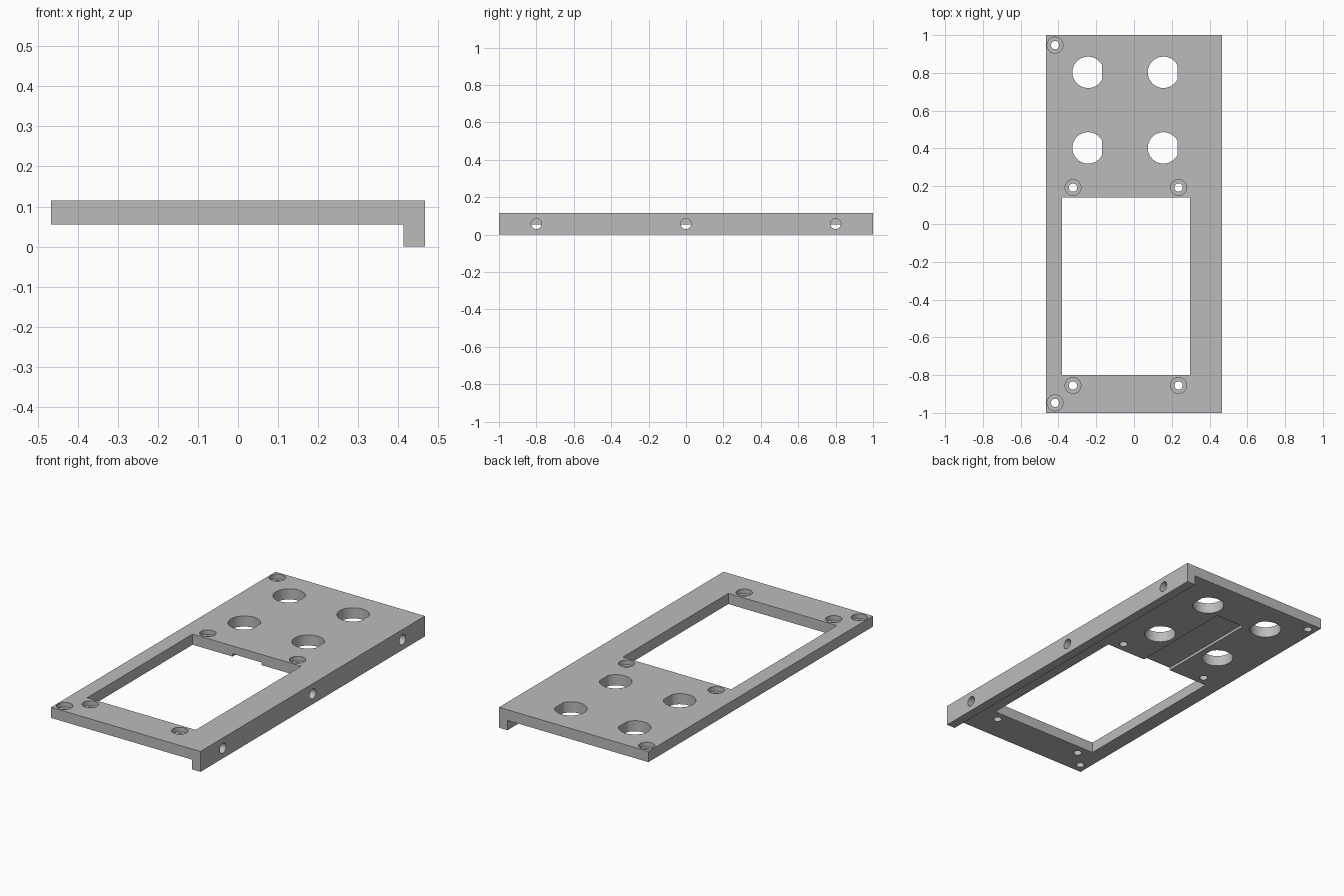
import bpy, bmesh, math
from mathutils import Matrix

if "Cube" in bpy.data.objects:
    bpy.data.objects.remove(bpy.data.objects["Cube"])


def prism(name, points, depth, matrix):
    """Extrude a 2D outline along local +z, then place it with a matrix."""
    bm = bmesh.new()
    face = bm.faces.new([bm.verts.new((x, y, 0)) for x, y in points])
    ext = bmesh.ops.extrude_face_region(bm, geom=[face])
    moved = [v for v in ext["geom"] if isinstance(v, bmesh.types.BMVert)]
    bmesh.ops.translate(bm, vec=(0, 0, depth), verts=moved)
    bmesh.ops.recalc_face_normals(bm, faces=bm.faces)
    bm.transform(matrix)
    mesh = bpy.data.meshes.new(name)
    bm.to_mesh(mesh)
    bm.free()
    obj = bpy.data.objects.new(name, mesh)
    bpy.context.collection.objects.link(obj)
    return obj


def circle(r, n=48, flat=None):
    """Circle outline, optionally cut by a flat on its +x side."""
    start = math.acos(flat / r) if flat else 0
    span = 2 * math.pi - 2 * start
    count = n + 1 if flat else n
    return [(r * math.cos(start + span * i / n), r * math.sin(start + span * i / n))
            for i in range(count)]


def rect(x0, x1, y0, y1):
    return [(x0, y0), (x1, y0), (x1, y1), (x0, y1)]


def at(x, y, z):
    return Matrix.Translation((x, y, z))


def cut(body, cutter):
    mod = body.modifiers.new("cut", 'BOOLEAN')
    mod.operation, mod.solver, mod.object = 'DIFFERENCE', 'EXACT', cutter
    bpy.context.view_layer.objects.active = body
    bpy.ops.object.modifier_apply(modifier=mod.name)
    bpy.data.objects.remove(cutter, do_unlink=True)


W, TOP, BOTTOM = 0.466, 0.115, 0.055

# plate with a flange down its right edge, extruded front to back
profile = [(-W, BOTTOM), (0.413, BOTTOM), (0.413, 0), (W, 0), (W, TOP), (-W, TOP)]
plate = prism("mounting_plate", profile, 2.0, at(0, 1, 0) @ Matrix.Rotation(math.pi / 2, 4, 'X'))

# shallow channel on the underside, leading away from the window
cut(plate, prism("channel_cutter", rect(-0.132, 0.048, 0.0, 0.75), 0.115, at(0, 0, BOTTOM - 0.1)))

# rectangular window
cut(plate, prism("window_cutter", rect(-0.381, 0.296, -0.8, 0.14), 0.4, at(0, 0, -0.1)))

# four large holes with a flat side
for x in (-0.243, 0.156):
    for y in (0.403, 0.803):
        cut(plate, prism("round_cutter", circle(0.083, 64, 0.074), 0.4, at(x, y, -0.1)))

# counterbored screw holes
screws = [(-0.418, 0.947), (-0.418, -0.947)]
screws += [(x, y) for x in (-0.323, 0.236) for y in (0.193, -0.855)]
for x, y in screws:
    cut(plate, prism("screw_cutter", circle(0.022, 32), 0.4, at(x, y, -0.1)))
    cut(plate, prism("head_cutter", circle(0.042, 40), 0.2, at(x, y, TOP - 0.026)))

# side holes through the flange, stopping just inside the plate
for y in (-0.8, 0, 0.8):
    cut(plate, prism("side_cutter", circle(0.028, 32), 0.2,
                     at(0.39, y, 0.0575) @ Matrix.Rotation(math.pi / 2, 4, 'Y')))

# single grey finish
grey = bpy.data.materials.new("grey")
grey.diffuse_color = (0.5, 0.5, 0.5, 1)
grey.use_nodes = True
grey.node_tree.nodes["Principled BSDF"].inputs["Base Color"].default_value = grey.diffuse_color
plate.data.materials.clear()
plate.data.materials.append(grey)
for p in plate.data.polygons:
    p.material_index = 0

bpy.ops.object.select_all(action='DESELECT')
plate.select_set(True)
bpy.context.view_layer.objects.active = plate
bpy.ops.object.shade_smooth_by_angle(angle=math.radians(30))
